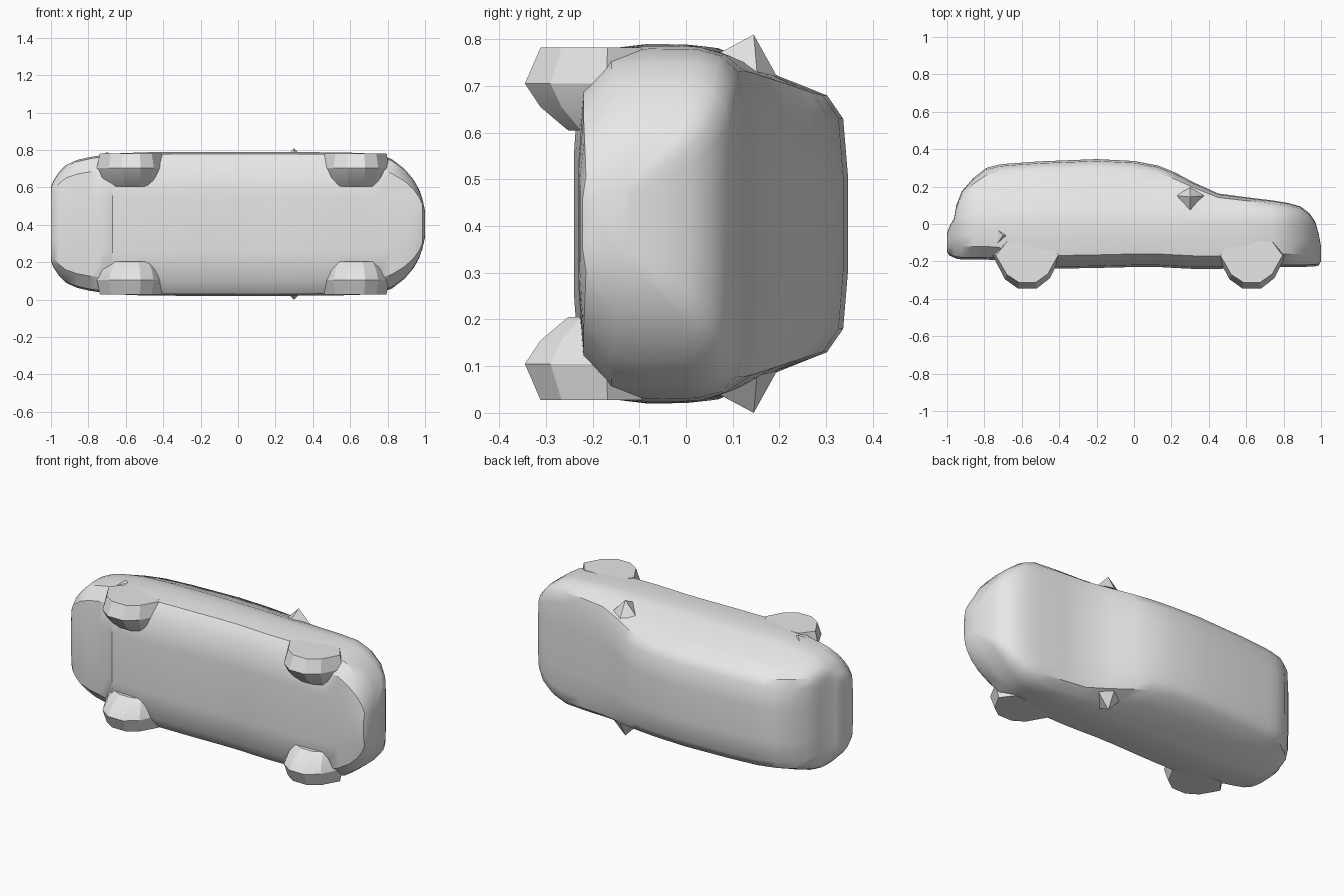
import bpy, bmesh, math

if "Cube" in bpy.data.objects:
    bpy.data.objects.remove(bpy.data.objects["Cube"])

MID = 0.405  # the car lies on its side: length x, car-up y, width z

paint = bpy.data.materials.new("plain grey")
paint.diffuse_color = (0.8, 0.8, 0.8, 1)
paint.use_nodes = True
paint.node_tree.nodes["Principled BSDF"].inputs["Base Color"].default_value = paint.diffuse_color


def finish(name, bm, angle):
    bmesh.ops.recalc_face_normals(bm, faces=bm.faces)
    mesh = bpy.data.meshes.new(name)
    bm.to_mesh(mesh)
    bm.free()
    obj = bpy.data.objects.new(name, mesh)
    bpy.context.collection.objects.link(obj)
    mesh.materials.append(paint)
    bpy.ops.object.select_all(action='DESELECT')
    obj.select_set(True)
    bpy.context.view_layer.objects.active = obj
    if angle:
        bpy.ops.object.shade_smooth_by_angle(angle=math.radians(angle))
    return obj


def loft(name, rings, angle):
    """Skin closed rings of points and cap both ends."""
    bm = bmesh.new()
    loops = [[bm.verts.new(p) for p in ring] for ring in rings]
    n = len(loops[0])
    for a, b in zip(loops, loops[1:]):
        for i in range(n):
            j = (i + 1) % n
            bm.faces.new((a[i], a[j], b[j], b[i]))
    bm.faces.new(loops[0])
    bm.faces.new(loops[-1])
    return finish(name, bm, angle)


# Body: station x, underside, top, half-width
STATIONS = [
    (-1.0, -0.15, -0.05, 0.20), (-0.985, -0.17, -0.01, 0.235),
    (-0.962, -0.18, 0.03, 0.27), (-0.95, -0.185, 0.10, 0.285),
    (-0.92, -0.19, 0.175, 0.315), (-0.86, -0.19, 0.245, 0.342),
    (-0.79, -0.19, 0.30, 0.358), (-0.72, -0.195, 0.318, 0.368),
    (-0.67, -0.235, 0.323, 0.376), (-0.5, -0.24, 0.335, 0.383),
    (-0.2, -0.235, 0.347, 0.385), (0.0, -0.23, 0.337, 0.385),
    (0.13, -0.23, 0.312, 0.385), (0.22, -0.235, 0.275, 0.385),
    (0.32, -0.24, 0.222, 0.384), (0.45, -0.24, 0.163, 0.383),
    (0.6, -0.235, 0.143, 0.381), (0.74, -0.23, 0.126, 0.375),
    (0.82, -0.23, 0.113, 0.348), (0.89, -0.23, 0.094, 0.294),
    (0.94, -0.228, 0.055, 0.235), (0.97, -0.226, 0.01, 0.18),
    (0.987, -0.222, -0.05, 0.13), (1.0, -0.20, -0.12, 0.07),
]
FRACTION = (0.2, 0.58, 0.87, 0.97, 1.0)   # heights above the beltline
HOOD = (0.383, 0.370, 0.335, 0.27, 0.13)
ROOF = (0.376, 0.315, 0.275, 0.225, 0.10)


def section(x, b, t, w):
    s = w / 0.385
    d = min(0.07, 0.3 * (t - b))
    belt = min(0.0, t - d * 0.5)
    half = [(0.15 * s, b), (0.30 * s, b + d * 0.15), (0.375 * s, b + d),
            (w, (b + d + belt) / 2), (0.384 * s, belt)]
    k = min(1, max(0, (t - 0.13) / 0.2))
    for f, hood, roof in zip(FRACTION, HOOD, ROOF):
        half.append(((hood + (roof - hood) * k) * s, belt + (t - belt) * f))
    ring = [(x, y, MID + h) for h, y in half]
    return ring + [(x, y, MID - h) for h, y in reversed(half)]


loft("car_body", [section(*st) for st in STATIONS], 35)

# Wheels: chunky prisms bulging below the body
TREAD = [(-0.185, -0.17), (-0.12, -0.295), (-0.05, -0.345), (0.05, -0.345),
         (0.12, -0.29), (0.18, -0.17), (0.12, -0.08), (-0.12, -0.08)]
RINGS = [(0.377, 0.82), (0.30, 1.0), (0.25, 0.82), (0.20, 0.5)]
for where, cx in (("front", 0.63), ("rear", -0.57)):
    for side, sg in (("upper", 1), ("lower", -1)):
        rings = [[(cx + dx * (0.5 + 0.5 * k), -0.16 + (y + 0.16) * k,
                   MID + sg * h) for dx, y in TREAD] for h, k in RINGS]
        loft(f"{where}_wheel_{side}", rings, 20)


def spike(name, base, tip):
    bm = bmesh.new()
    ring = [bm.verts.new(p) for p in base]
    top = bm.verts.new(tip)
    bm.faces.new(ring)
    for i, v in enumerate(ring):
        bm.faces.new((v, ring[(i + 1) % len(ring)], top))
    finish(name, bm, 0)


# Door mirrors: faceted pyramids at the windscreen base
for side, sg in (("upper", 1), ("lower", -1)):
    z = MID + sg * 0.325
    spike(f"door_mirror_{side}",
          [(0.22, 0.152, z), (0.30, 0.07, z + sg * 0.04),
           (0.375, 0.152, z), (0.30, 0.195, z - sg * 0.01)],
          (0.30, 0.145, MID + sg * 0.405))

# Small wedge on the rear quarter
spike("rear_quarter_wedge",
      [(-0.76, 0.0, 0.75), (-0.75, -0.13, 0.75), (-0.64, -0.07, 0.75)],
      (-0.70, -0.06, 0.79))
